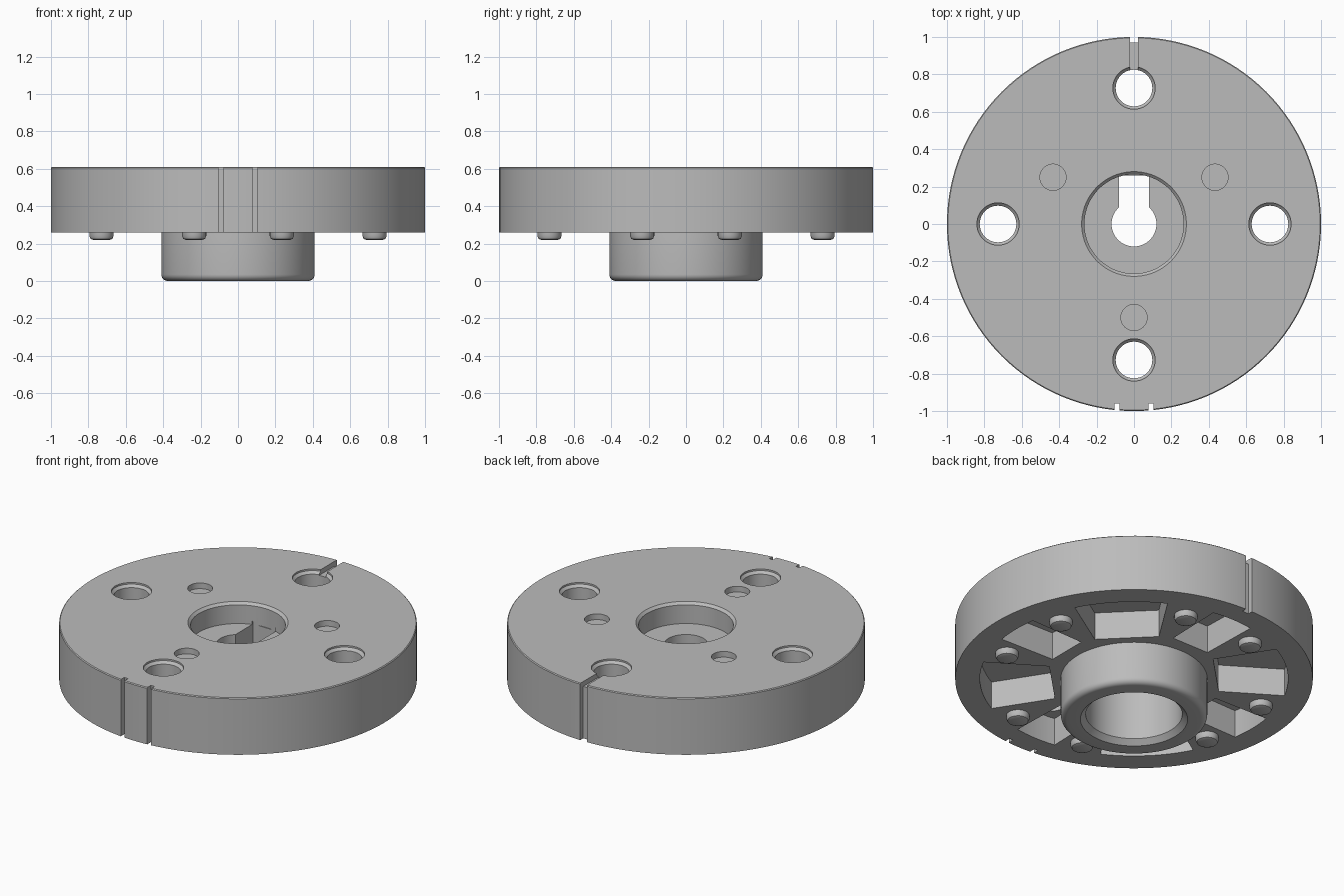
import bpy, bmesh, math
from math import cos, sin, pi, radians

cube = bpy.data.objects.get("Cube")
if cube:
    bpy.data.objects.remove(cube)

grey = bpy.data.materials.new("plain_grey")
grey.use_nodes = True
colour = (0.5, 0.5, 0.5, 1)
grey.diffuse_color = colour
grey.node_tree.nodes["Principled BSDF"].inputs["Base Color"].default_value = colour

TOP, UNDER = 0.61, 0.26


def make_object(name, bm):
    bmesh.ops.recalc_face_normals(bm, faces=bm.faces)
    mesh = bpy.data.meshes.new(name)
    bm.to_mesh(mesh)
    bm.free()
    obj = bpy.data.objects.new(name, mesh)
    bpy.context.collection.objects.link(obj)
    mesh.materials.append(grey)
    return obj


def lathe(name, profile, steps):
    """Closed ring profile of (radius, height) turned about z."""
    bm = bmesh.new()
    rings = [[bm.verts.new((r * cos(2 * pi * i / steps), r * sin(2 * pi * i / steps), z))
              for r, z in profile] for i in range(steps)]
    n = len(profile)
    for i in range(steps):
        a, b = rings[i], rings[(i + 1) % steps]
        for j in range(n):
            k = (j + 1) % n
            bm.faces.new((a[j], b[j], b[k], a[k]))
    return make_object(name, bm)


def loft(name, layers):
    """Solid through a stack of (outline, height) layers."""
    bm = bmesh.new()
    loops = [[bm.verts.new((x, y, z)) for x, y in pts] for pts, z in layers]
    n = len(loops[0])
    bm.faces.new(loops[0])
    bm.faces.new(loops[-1])
    for a, b in zip(loops, loops[1:]):
        for i in range(n):
            k = (i + 1) % n
            bm.faces.new((a[i], a[k], b[k], b[i]))
    return make_object(name, bm)


def circle(x, y, r, n=40):
    return [(x + r * cos(2 * pi * i / n), y + r * sin(2 * pi * i / n)) for i in range(n)]


def box(x, y, w, d):
    return [(x - w / 2, y - d / 2), (x + w / 2, y - d / 2),
            (x + w / 2, y + d / 2), (x - w / 2, y + d / 2)]


def pocket(turn, inner_r, inner_half, outer_half, rim_r=0.862):
    """Outline of an underside pocket: flat at the hub, curved at the rim."""
    span = math.asin(outer_half / rim_r)
    pts = [(inner_r, inner_half), (inner_r, -inner_half)]
    pts += [(rim_r * cos(span * t / 6), rim_r * sin(span * t / 6)) for t in range(-6, 7)]
    c, s = cos(turn), sin(turn)
    return [(x * c - y * s, x * s + y * c) for x, y in pts]


# Disc and hub turned as one body, with a web across the bore
fillet = [(0.375 + 0.035 * sin(a * pi / 12), 0.035 - 0.035 * cos(a * pi / 12)) for a in range(7)]
body = lathe("disc_and_hub", [(0.3, 0)] + fillet + [
    (0.41, UNDER), (1, UNDER), (1, TOP - 0.005), (0.995, TOP), (0.28, TOP),
    (0.265, TOP - 0.015), (0.265, 0.48), (0.12, 0.48), (0.12, 0.33),
    (0.27, 0.33), (0.27, 0.03)], 128)

cutters = []


def cut(*layers):
    cutters.append(loft("cutter", layers))


# Underside pockets between the spokes, and the bolt holes through them
for q in range(4):
    turn = q * pi / 2
    for outline in (pocket(turn, 0.49, 0.125, 0.135),
                    pocket(turn + pi / 4, 0.46, 0.18, 0.26)):
        cut((outline, UNDER - 0.02), (outline, 0.43))
    x, y = 0.727 * cos(turn), 0.727 * sin(turn)
    cut((circle(x, y, 0.098), 0.4), (circle(x, y, 0.098), TOP - 0.025),
        (circle(x, y, 0.113), TOP - 0.01), (circle(x, y, 0.113), TOP + 0.02))

# Shallow blind holes in the top
for deg in (30, 150, 270):
    outline = circle(0.5 * cos(radians(deg)), 0.5 * sin(radians(deg)), 0.07)
    cut((outline, TOP - 0.035), (outline, TOP + 0.02))

# Keyway in the web, rim notches and the top groove at the back
for outline, low, high in (
        (box(0, 0.155, 0.16, 0.21), 0.3, 0.5),
        (box(0, 1, 0.045, 0.06), 0.2, 0.7),
        (box(0, 0.9, 0.045, 0.2), TOP - 0.03, 0.7),
        (box(0.091, -0.99, 0.026, 0.06), 0.2, 0.7),
        (box(-0.091, -0.99, 0.026, 0.06), 0.2, 0.7)):
    cut((outline, low), (outline, high))

bpy.context.view_layer.objects.active = body
for cutter in cutters:
    cutter.hide_render = True
    mod = body.modifiers.new("cut", "BOOLEAN")
    mod.operation = "DIFFERENCE"
    mod.solver = "EXACT"
    mod.object = cutter
    bpy.ops.object.modifier_apply(modifier=mod.name)
    bpy.data.objects.remove(cutter)

# Rounded feet on the outer ends of the spokes
parts = [body]
for q in range(4):
    for side in (-1, 1):
        a = q * pi / 2 + side * radians(17.8)
        x, y = 0.767 * cos(a), 0.767 * sin(a)
        parts.append(loft("spoke_foot", [
            (circle(x, y, r, 24), z) for r, z in
            ((0.045, 0.22), (0.058, 0.225), (0.065, 0.24), (0.065, UNDER + 0.01))]))

bpy.ops.object.select_all(action="DESELECT")
for obj in parts:
    obj.select_set(True)
bpy.ops.object.shade_smooth_by_angle(angle=radians(30))
